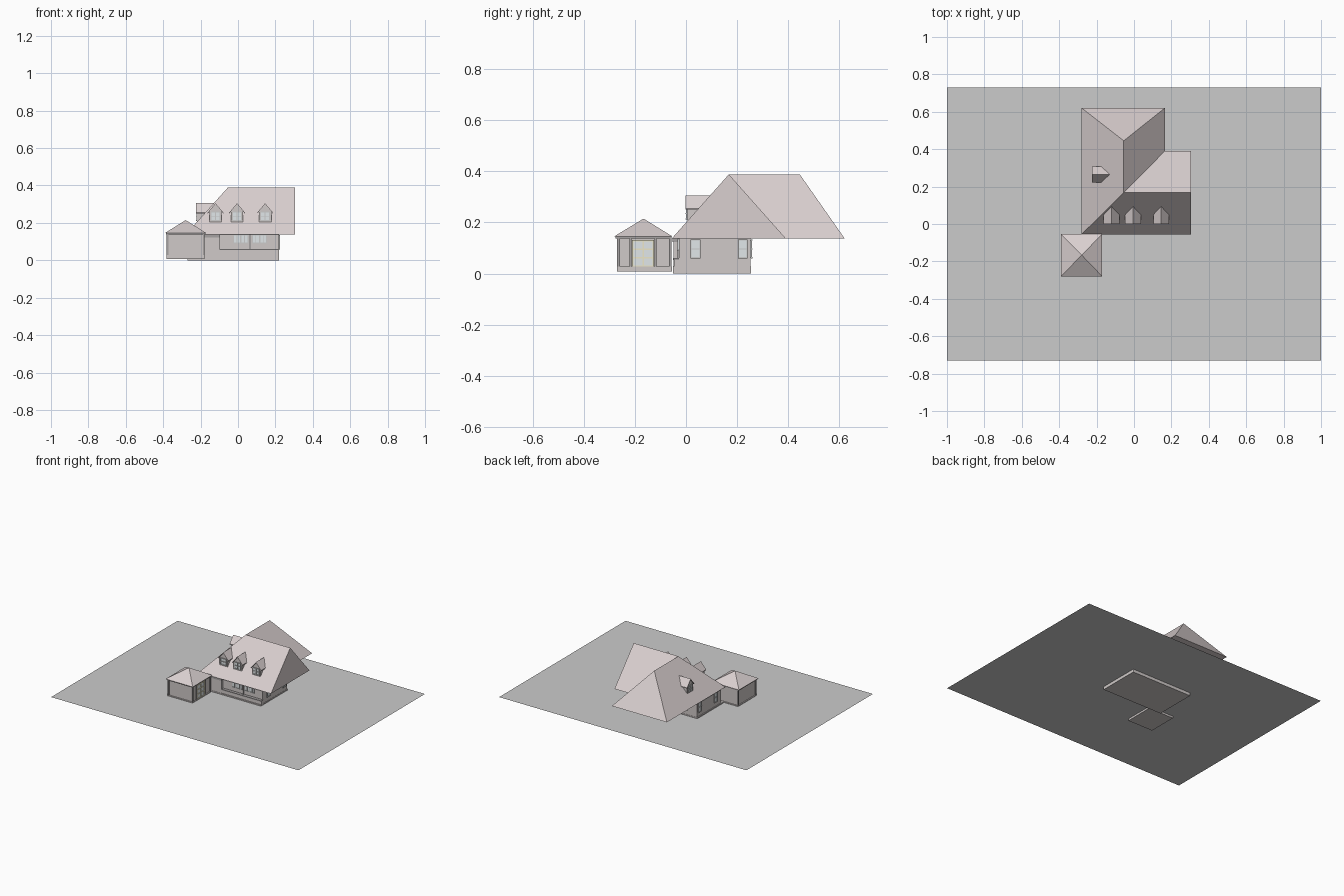
import bpy, bmesh
from math import radians
from mathutils import Matrix, Vector

if "Cube" in bpy.data.objects:
    bpy.data.objects.remove(bpy.data.objects["Cube"])


def mat(name, col):
    m = bpy.data.materials.new(name)
    m.diffuse_color = (*col, 1)
    m.use_nodes = True
    m.node_tree.nodes["Principled BSDF"].inputs["Base Color"].default_value = m.diffuse_color
    return m


ROOF = mat("roof_tile", (0.70, 0.63, 0.63))
WALL = mat("wall", (0.63, 0.59, 0.58))
GLASS = mat("glass", (0.75, 0.80, 0.82))
CREAM = mat("cream_paint", (0.85, 0.80, 0.58))
TRIM = mat("dark_trim", (0.38, 0.36, 0.36))
WHITE = mat("white_paint", (0.85, 0.85, 0.83))
I = Matrix.Identity(4)


def mesh(name, verts, faces, m=None, M=I):
    me = bpy.data.meshes.new(name)
    bm = bmesh.new()
    vs = [bm.verts.new(M @ Vector(v)) for v in verts]
    for f in faces:
        bm.faces.new([vs[i] for i in f])
    bmesh.ops.recalc_face_normals(bm, faces=bm.faces)
    bm.to_mesh(me)
    bm.free()
    ob = bpy.data.objects.new(name, me)
    bpy.context.collection.objects.link(ob)
    if m:
        me.materials.append(m)
    return ob


def prism(name, prof, y0, y1, m=None, M=I):
    """Extrude an x-z profile along y."""
    n = len(prof)
    verts = [(x, y, z) for y in (y0, y1) for x, z in prof]
    faces = [list(range(n)), list(range(2 * n - 1, n - 1, -1))]
    faces += [(i, (i + 1) % n, n + (i + 1) % n, n + i) for i in range(n)]
    return mesh(name, verts, faces, m, M)


def box(name, x0, x1, y0, y1, z0, z1, m=None, M=I):
    return prism(name, [(x0, z0), (x1, z0), (x1, z1), (x0, z1)], y0, y1, m, M)


def place(x, y, deg):
    """Local frame whose -y side faces outwards."""
    return Matrix.Translation((x, y, 0)) @ Matrix.Rotation(radians(deg), 4, 'Z')


def window(name, M, w, z0, z1, frame=WHITE, cols=1, rows=2, t=0.004):
    h = w / 2
    box(name + "_pane", -h, h, -0.002, 0.002, z0, z1, GLASS, M)
    for i in range(cols + 1):
        x = -h + w * i / cols
        box(name + "_stile", x - t / 2, x + t / 2, -0.005, 0, z0, z1, frame, M)
    for i in range(rows + 1):
        z = z0 + (z1 - z0) * i / rows
        box(name + "_rail", -h - t / 2, h + t / 2, -0.006, 0, z - t / 2, z + t / 2, frame, M)


def dormer(name, M):
    body = [(-.033, .19), (.033, .19), (.033, .26), (0, .298), (-.033, .26)]
    prism(name + "_body", body, 0, .08, WALL, M)
    roof = [(-.042, .255), (0, .305), (.042, .255), (.042, .250), (0, .298), (-.042, .250)]
    # two slopes keep the chevron faces simple
    for i in (0, 1):
        a = [roof[0], roof[1], roof[4], roof[5]] if i == 0 else [roof[1], roof[2], roof[3], roof[4]]
        prism(name + "_roof", a, -.006, .09, ROOF, M)
    window(name + "_window", M, .046, .213, .258, cols=2, rows=2)


# ground sheet
mesh("ground", [(-1, -.73, .022), (1, -.73, .022), (1, .73, .022), (-1, .73, .022)], [(0, 1, 2, 3)])

# house body
box("foundation", -.27, .22, -.05, .255, 0, .03, WALL)
box("house_walls", -.265, .218, -.028, .253, .03, .14, WALL)
box("front_ledge", -.10, .22, -.045, -.028, .03, .054, WALL)
box("front_ledge_cap", -.10, .222, -.05, -.028, .054, .061, TRIM)
box("entry_panel", -.20, -.10, -.048, -.028, .03, .125, WALL)
box("entry_cap", -.20, -.097, -.053, -.028, .123, .138, TRIM)

# main roof: front gable range with a hipped rear wing
e, r = .138, .388
verts = [(-.28, -.055, e), (.305, -.055, e), (.305, .39, e), (.165, .39, e), (.165, .62, e),
         (-.28, .62, e), (-.055, .1675, r), (.305, .1675, r), (-.055, .445, r)]
mesh("main_roof", verts, [(0, 1, 7, 6), (1, 2, 7), (2, 3, 6, 7), (3, 4, 8, 6), (4, 5, 8),
                          (5, 0, 6, 8), (0, 5, 4, 3, 2, 1)], ROOF)

# dormers
for i, x in enumerate((-.12, -.005, .145)):
    dormer("front_dormer_%d" % i, place(x, .005, 0))
dormer("side_dormer", place(-.218, .265, -90))

# house windows
for x in (-.005, .035, .095, .135):
    window("front_window", place(x, -.029, 0), .036, .092, .135, cols=2, rows=1)
box("front_window_post", .06, .07, -.034, -.028, .061, .138, TRIM)
for y in (.037, .222):
    window("right_window", place(.219, y, 90), .034, .062, .132)
    window("left_window", place(-.266, y, -90), .034, .062, .132)
for x in (-.17, -.02, .13):
    window("back_window", place(x, .254, 180), .034, .062, .132)

# pavilion
cx, cy = -.28, -.166
box("pavilion_base", -.382, -.178, -.27, -.055, .008, .027, WALL)
box("pavilion_walls", -.375, -.185, -.262, -.062, .027, .14, WALL)
box("pavilion_cornice", -.386, -.174, -.276, -.056, .138, .146, TRIM)
mesh("pavilion_roof", [(-.39, -.28, .146), (-.17, -.28, .146), (-.17, -.054, .146), (-.39, -.054, .146),
                       (cx, cy, .215)], [(0, 1, 4), (1, 2, 4), (2, 3, 4), (3, 0, 4), (3, 2, 1, 0)], ROOF)
for x in (-.377, -.183):
    for y in (-.264, -.062):
        box("pavilion_corner_post", x - .005, x + .005, y - .005, y + .005, .027, .138, TRIM)
for y in (-.217, -.119):
    box("pavilion_door_post", -.186, -.179, y - .004, y + .004, .027, .138, TRIM)
window("pavilion_door", place(-.184, -.168, 90), .08, .028, .128, CREAM, cols=2, rows=3, t=.006)
